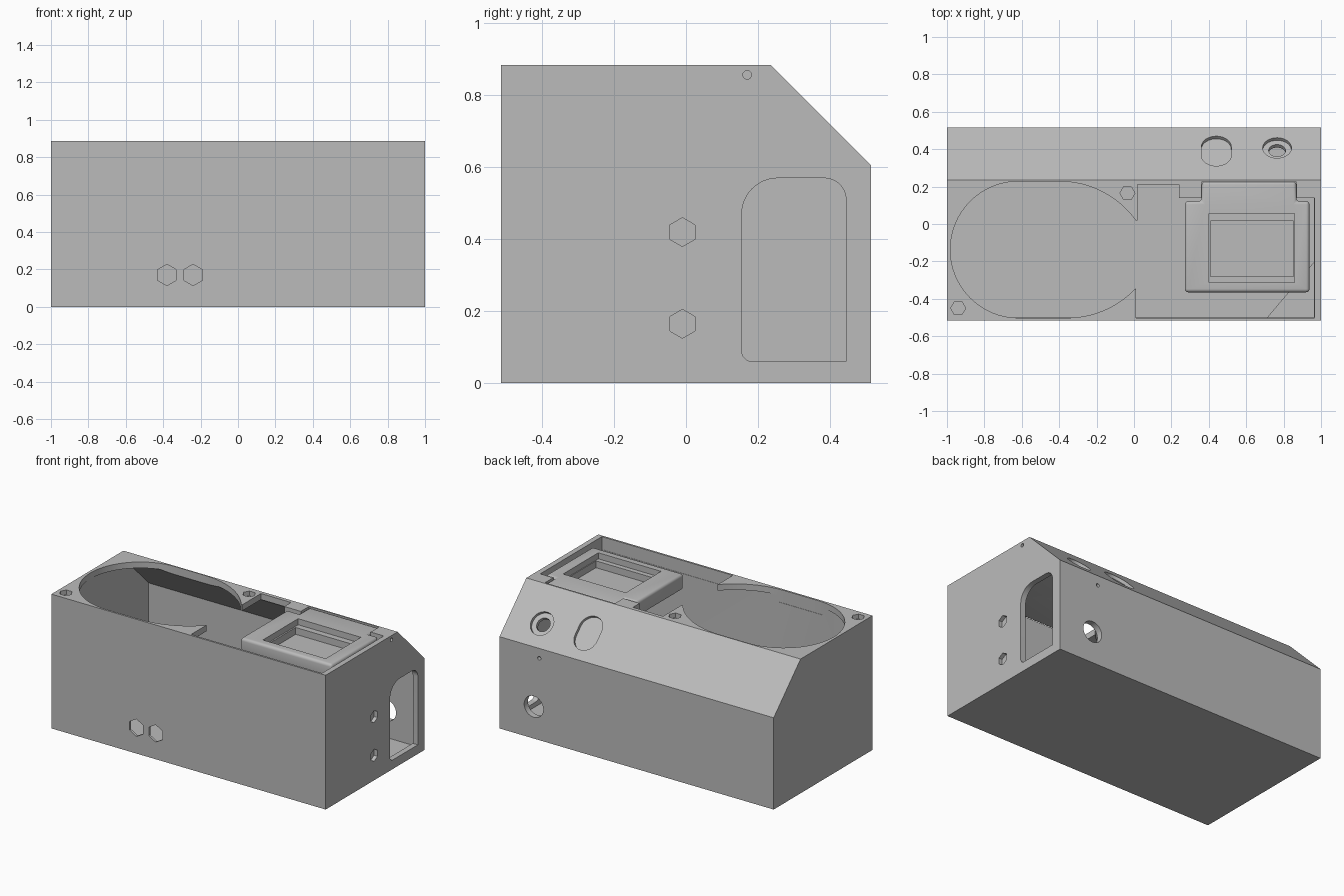
import bpy, math
from mathutils import Matrix

if "Cube" in bpy.data.objects:
    bpy.data.objects.remove(bpy.data.objects["Cube"], do_unlink=True)

grey = bpy.data.materials.new("plain_grey")
grey.use_nodes = True
grey.diffuse_color = (0.5, 0.5, 0.5, 1)
grey.node_tree.nodes["Principled BSDF"].inputs["Base Color"].default_value = (0.5, 0.5, 0.5, 1)


def prism(name, outline, lo, hi, axis="z"):
    """Extrude a 2D outline along one axis."""
    place = {"x": lambda a, b, h: (h, a, b),
             "y": lambda a, b, h: (a, h, b),
             "z": lambda a, b, h: (a, b, h)}[axis]
    n = len(outline)
    verts = [place(a, b, h) for h in (lo, hi) for a, b in outline]
    faces = [tuple(range(n))[::-1], tuple(range(n, 2 * n))]
    faces += [(i, (i + 1) % n, n + (i + 1) % n, n + i) for i in range(n)]
    if axis == "y":
        faces = [f[::-1] for f in faces]
    mesh = bpy.data.meshes.new(name)
    mesh.from_pydata(verts, [], faces)
    mesh.materials.append(grey)
    obj = bpy.data.objects.new(name, mesh)
    bpy.context.collection.objects.link(obj)
    return obj


def activate(obj):
    bpy.ops.object.select_all(action="DESELECT")
    obj.select_set(True)
    bpy.context.view_layer.objects.active = obj


def cut(target, cutter):
    mod = target.modifiers.new("cut", "BOOLEAN")
    mod.operation, mod.solver, mod.object = "DIFFERENCE", "EXACT", cutter
    activate(target)
    bpy.ops.object.modifier_apply(modifier=mod.name)
    bpy.data.objects.remove(cutter, do_unlink=True)


def arc(cx, cy, r, start, end, n=12):
    return [(cx + r * math.cos(math.radians(start + (end - start) * i / n)),
             cy + r * math.sin(math.radians(start + (end - start) * i / n))) for i in range(n + 1)]


def ring(cx, cy, r, n=32, start=0):
    return arc(cx, cy, r, start, start + 360, n)[:-1]


def rect(a0, a1, b0, b1):
    return [(a0, b0), (a1, b0), (a1, b1), (a0, b1)]


# Outer case with sloped rear edge, hollowed
case = prism("case", [(-.515, 0), (.515, 0), (.515, .605), (.235, .885), (-.515, .885)], -1, 1, "x")
cut(case, prism("cavity", [(-.5, .03), (.475, .03), (.475, .585), (.215, .845), (-.5, .845)],
                -.984, .963, "x"))

# Top opening: rounded bay joined to a stepped rectangular bay
bottom_angle = math.degrees(math.asin(.37 / .51))
top_angle = math.degrees(math.asin(.41 / .505))
opening = arc(-.36, .008, .51, 270, 270 + bottom_angle)
opening += [(.01, -.502), (.965, -.502), (.965, .14), (.87, .14), (.87, .225), (.36, .225),
            (.36, .14), (.24, .14), (.24, .21), (.02, .21), (.02, .02)]
opening += arc(-.4, -.277, .505, 90 - top_angle, 90)
opening += arc(-.617, -.137, .365, 90, 270, 32)
cut(case, prism("top_opening", opening, .8, 1))

# Doorway in the left wall
door = [(.445, .06)] + arc(.385, .51, .06, 0, 90) + arc(.255, .47, .1, 90, 180) \
    + arc(.185, .09, .03, 180, 270)
cut(case, prism("doorway", door, .9, 1.1, "x"))

# Hexagonal fixing pockets
for x in (-.38, -.24):
    cut(case, prism("front_hex", ring(x, .17, .057, 6, 90), -.6, -.45, "y"))
for z in (.42, .165):
    cut(case, prism("side_hex", ring(-.01, z, .04, 6, 90), .975, 1.1, "x"))
for x, y in ((-.94, -.45), (-.035, .165)):
    cut(case, prism("top_hex", ring(x, y, .04, 6), .855, 1))

# Round holes in rear and left walls
cut(case, prism("cable_hole", ring(.75, .21, .07), .4, .6, "y"))
cut(case, prism("rear_pin_hole", ring(.71, .54, .012, 16), .4, .6, "y"))
cut(case, prism("side_pin_hole", ring(.17, .857, .012, 16), .975, 1.1, "x"))


# Button recesses on the rear slope
def slope_cut(x, y, outline, depth):
    cutter = prism("slope_cutter", outline, -depth, .1)
    cutter.data.transform(Matrix.Translation((x, y, 1.12 - y)) @ Matrix.Rotation(math.radians(-45), 4, "X"))
    cut(case, cutter)


slope_cut(.44, .39, arc(0, .033, .08, 0, 180) + arc(0, -.033, .08, 180, 360), .02)
slope_cut(.765, .407, ring(0, 0, .077), .02)
slope_cut(.765, .407, ring(0, 0, .045), .1)

# Display bezel on its rear neck, with stepped recess
bezel = prism("display_bezel", [(.272, -.365), (.938, -.365), (.938, .122), (.868, .122),
                                (.868, .228), (.362, .228), (.362, .122), (.272, .122)], .775, .88)
bevel = bezel.modifiers.new("round", "BEVEL")
bevel.width, bevel.segments = .018, 4
activate(bezel)
bpy.ops.object.modifier_apply(modifier=bevel.name)
cut(bezel, prism("upper_recess", rect(.4, .858, -.312, .055), .84, 1))
cut(bezel, prism("lower_recess", rect(.41, .853, -.28, .015), .795, 1))

# Corner brace on the floor
brace = prism("corner_brace", [(.71, -.502), (.965, -.502), (.965, -.2)], .025, .1)

for obj in (case, bezel, brace):
    activate(obj)
    bpy.ops.object.shade_smooth_by_angle(angle=math.radians(30))
